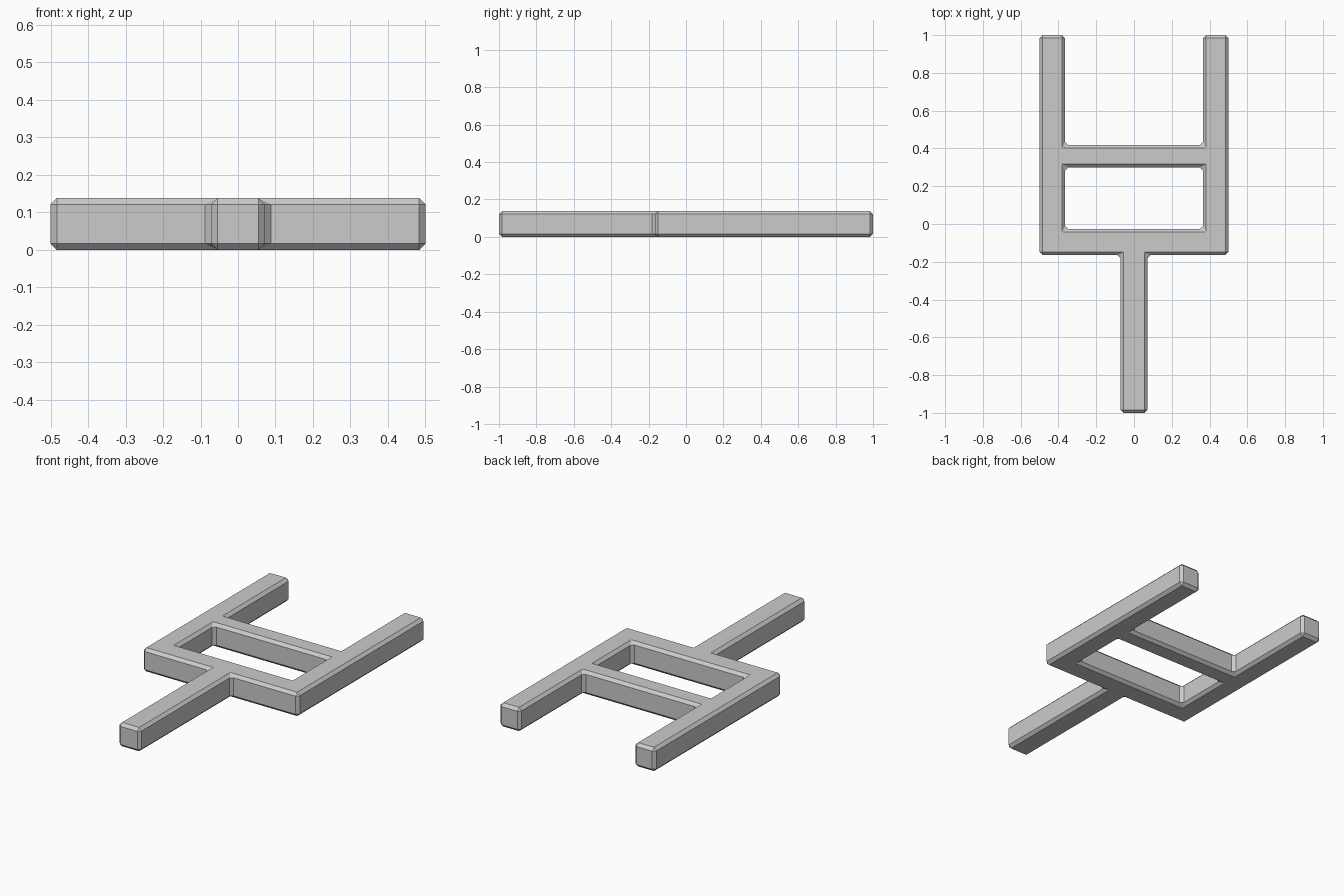
import bpy, bmesh, math

default = bpy.data.objects.get("Cube")
if default:
    bpy.data.objects.remove(default, do_unlink=True)

HEIGHT, CHAMFER = 0.138, 0.0165

grey = bpy.data.materials.new("plain grey")
grey.use_nodes = True
color = (0.6, 0.6, 0.6, 1)
grey.diffuse_color = color
grey.node_tree.nodes["Principled BSDF"].inputs["Base Color"].default_value = color

# Grid lines where the bars begin and end
xs = [-0.5, -0.365, -0.071, 0.071, 0.365, 0.5]
ys = [-1, -0.165, -0.027, 0.3, 0.418, 1]

# Plan of the fork, from the handle up to the prong tips
plan = ["..#..",
        "#####",
        "#...#",
        "#####",
        "#...#"]

bm = bmesh.new()
for j, row in enumerate(plan):
    for i, cell in enumerate(row):
        if cell == "#":
            corners = [(xs[i], ys[j]), (xs[i + 1], ys[j]),
                       (xs[i + 1], ys[j + 1]), (xs[i], ys[j + 1])]
            bm.faces.new([bm.verts.new((x, y, 0)) for x, y in corners])
bmesh.ops.remove_doubles(bm, verts=bm.verts[:], dist=0.001)

# Give the plan its thickness and merge the coplanar cells
top = bmesh.ops.extrude_face_region(bm, geom=bm.faces[:], use_keep_orig=True)["geom"]
bmesh.ops.translate(bm, vec=(0, 0, HEIGHT),
                    verts=[v for v in top if isinstance(v, bmesh.types.BMVert)])
bmesh.ops.recalc_face_normals(bm, faces=bm.faces[:])
bmesh.ops.dissolve_limit(bm, angle_limit=math.radians(1),
                         verts=bm.verts[:], edges=bm.edges[:])

mesh = bpy.data.meshes.new("two_pronged_fork")
bm.to_mesh(mesh)
bm.free()
mesh.materials.append(grey)
fork = bpy.data.objects.new("two_pronged_fork", mesh)
bpy.context.collection.objects.link(fork)

# Flat chamfer along every edge
bevel = fork.modifiers.new("chamfer", "BEVEL")
bevel.width = CHAMFER
bevel.segments = 1
bevel.limit_method = "ANGLE"
bevel.angle_limit = math.radians(30)
bevel.use_clamp_overlap = False
